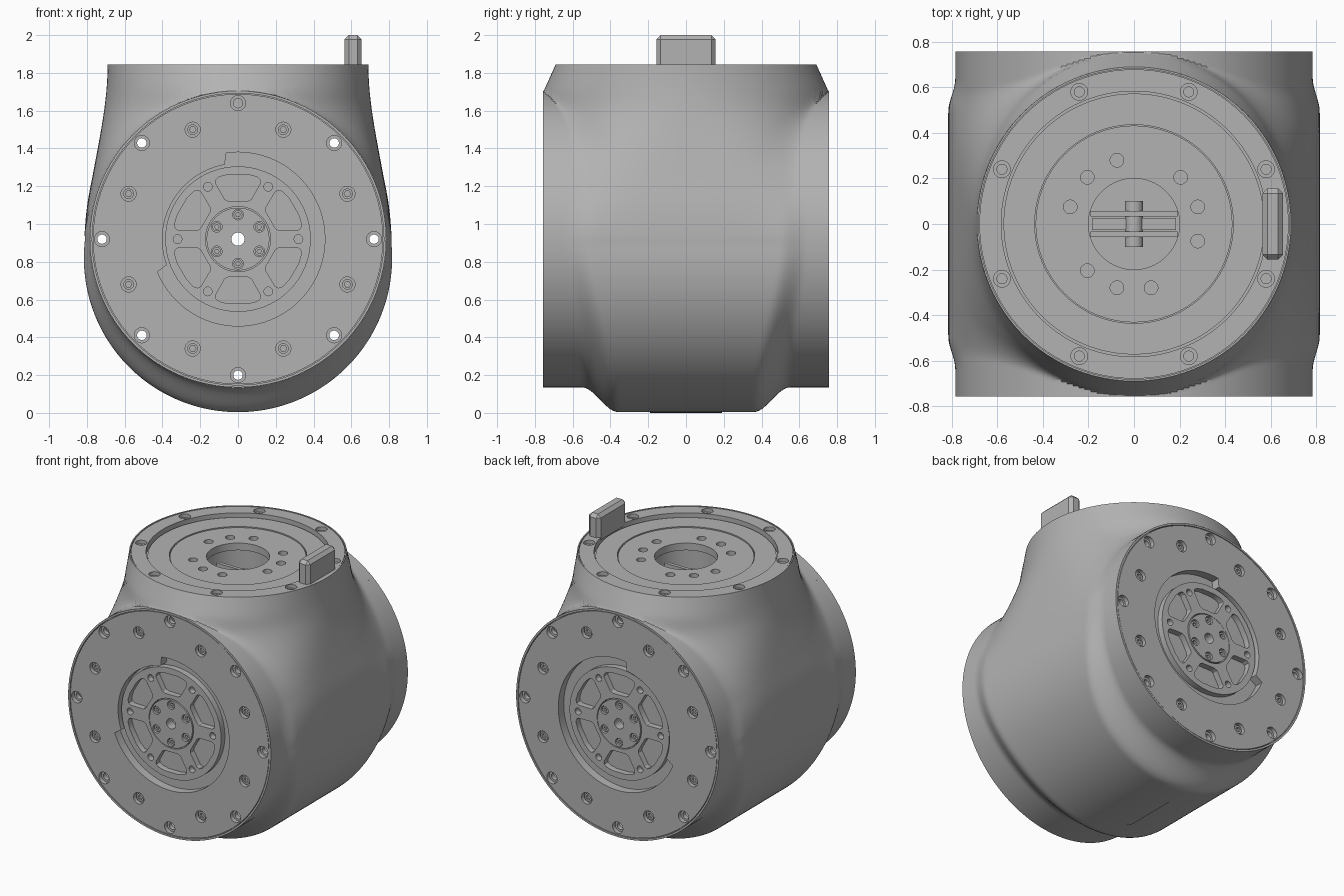
import bpy, bmesh, math
from mathutils import Matrix, Vector

if "Cube" in bpy.data.objects:
    bpy.data.objects.remove(bpy.data.objects["Cube"])

grey = bpy.data.materials.new("satin_grey")
grey.use_nodes = True
grey.diffuse_color = (0.45, 0.45, 0.45, 1)
grey.node_tree.nodes["Principled BSDF"].inputs["Base Color"].default_value = grey.diffuse_color

AXIS, END, TOP, R = 0.92, 0.757, 1.845, 0.785
TAU = math.tau


def finish(name, mesh):
    obj = bpy.data.objects.new(name, mesh)
    bpy.context.collection.objects.link(obj)
    mesh.materials.clear()
    mesh.materials.append(grey)
    bpy.ops.object.select_all(action='DESELECT')
    obj.select_set(True)
    bpy.context.view_layer.objects.active = obj
    bpy.ops.object.shade_smooth_by_angle(angle=math.radians(30))
    return obj


def smooth(t):
    t = min(max(t, 0), 1)
    return t * t * (3 - 2 * t)


# ---- Housing: a horizontal drum blended into an upright neck ----
def neck_radius(s, c, y):
    lo, hi = 0.5, 1.45
    for _ in range(24):
        r = (lo + hi) / 2
        x, z = abs(r * s), AXIS + r * c
        a = 0.69 + 0.126 * smooth(TOP - z)
        b = min(0.755, 0.69 + 0.45 * (TOP - z))
        n = 2 + 2 * smooth((1.7 - z) / 0.7)
        inside = y < b and (x / a) ** n + (y / b) ** n < 1
        lo, hi = (r, hi) if inside else (lo, r)
    return lo


def housing_radius(angle, y):
    s, c = math.sin(angle), math.cos(angle)
    y = abs(y)
    # belly, fading into the drum toward both ends
    belly = neck_radius(s, c, 0) if c > 0 else -0.1 * c + math.sqrt(0.816 ** 2 - (0.1 * s) ** 2)
    low = smooth(-c)
    start, stop = 0.5 - 0.14 * low, 0.64 - 0.09 * low
    r = R + (belly - R) * (1 - smooth((y - start) / (stop - start)))
    weight = smooth(c / 0.35)
    if weight > 0:
        up = neck_radius(s, c, y)
        k = 0.06 * (1 - (y / END) ** 8) + 1e-4
        h = max(k - abs(up - R), 0) / k
        r += (max(up, R) + h * h * k / 4 - r) * weight
    return r


def build_housing(around=180, along=100):
    bm = bmesh.new()
    rows = []
    for j in range(along + 1):
        y = END * math.sin((2 * j / along - 1) * math.pi / 2)
        row = []
        for i in range(around):
            t = TAU * i / around
            r = housing_radius(t, y)
            row.append(bm.verts.new((r * math.sin(t), y, AXIS + r * math.cos(t))))
        rows.append(row)
    for p, q in zip(rows, rows[1:]):
        for i in range(around):
            k = (i + 1) % around
            bm.faces.new((p[i], p[k], q[k], q[i]))
    bmesh.ops.bisect_plane(bm, geom=bm.verts[:] + bm.edges[:] + bm.faces[:],
                           plane_co=(0, 0, TOP), plane_no=(0, 0, 1), clear_outer=True)
    bmesh.ops.recalc_face_normals(bm, faces=bm.faces)
    if sum(f.normal.dot(f.calc_center_median() - Vector((0, 0, AXIS))) for f in bm.faces) < 0:
        bmesh.ops.reverse_faces(bm, faces=bm.faces)
    mesh = bpy.data.meshes.new("housing")
    bm.to_mesh(mesh)
    bm.free()
    finish("housing", mesh)


build_housing()


# ---- Flat plates cut from outlines ----
def circle(r, x=0, y=0, n=32):
    return [(x + r * math.cos(TAU * i / n), y + r * math.sin(TAU * i / n)) for i in range(n)]


def disc(r):
    return circle(r, n=96)


def polar(r, deg):
    a = math.radians(deg)
    return r * math.cos(a), r * math.sin(a)


def holes(r, ring, degrees, n=24):
    return [circle(r, *polar(ring, d), n) for d in degrees]


def turned(loop, deg):
    m = Matrix.Rotation(math.radians(deg), 2)
    return [tuple(m @ Vector(p)) for p in loop]


SIDES = {
    "front": Matrix(((1, 0, 0, 0), (0, 0, -1, -END), (0, 1, 0, AXIS), (0, 0, 0, 1))),
    "back": Matrix(((1, 0, 0, 0), (0, 0, 1, END), (0, 1, 0, AXIS), (0, 0, 0, 1))),
    "top": Matrix.Translation((0, 0, TOP)),
}


def plate(name, side, loops, depth, thick):
    """Outlines nest: an outline inside another becomes a hole."""
    curve = bpy.data.curves.new(name, 'CURVE')
    curve.dimensions, curve.fill_mode, curve.extrude = '2D', 'BOTH', thick / 2
    for loop in loops:
        sp = curve.splines.new('POLY')
        sp.points.add(len(loop) - 1)
        for p, (x, y) in zip(sp.points, loop):
            p.co = (x, y, 0, 1)
        sp.use_cyclic_u = True
    temp = bpy.data.objects.new(name, curve)
    bpy.context.collection.objects.link(temp)
    deps = bpy.context.evaluated_depsgraph_get()
    mesh = bpy.data.meshes.new_from_object(temp.evaluated_get(deps))
    bpy.data.objects.remove(temp)
    m = SIDES[side] @ Matrix.Translation((0, 0, -depth - thick / 2))
    mesh.transform(m)
    if m.determinant() < 0:
        mesh.flip_normals()
    return finish(f"{side}_{name}", mesh)


# ---- Matching end covers, front and back ----
EIGHT = range(0, 360, 45)
OFFSET = [d + 22.5 for d in EIGHT]
SIX = range(0, 360, 60)
BOLTS = range(30, 390, 60)
notch = [polar(0.40 if 100 <= d <= 200 else 0.46, d) for d in range(0, 360, 2)]
half = [(0.05, 0.2), (0.07, 0.21), (0.118, 0.295), (0.117, 0.315), (0.1, 0.33), (0.05, 0.342)]
window = half + [(-x, y) for x, y in reversed(half)]

for side in ("front", "back"):
    plate("rim", side, [disc(R), disc(0.772)], 0, 0.05)
    plate("cover", side, [disc(0.768), notch] + holes(0.04, 0.72, EIGHT)
          + holes(0.04, 0.627, OFFSET), 0.002, 0.03)
    plate("cover_backing", side, [disc(0.775), notch] + holes(0.025, 0.72, EIGHT), 0.032, 0.03)
    plate("cover_bolts", side, [c for d in OFFSET for c in (
        circle(0.028, *polar(0.627, d)), circle(0.017, *polar(0.627, d), 6))], 0.016, 0.016)
    plate("hub_floor", side, [disc(0.5), circle(0.035)], 0.062, 0.02)
    plate("rotor", side, [disc(0.385), disc(0.172)] + holes(0.023, 0.32, SIX)
          + [turned(window, d) for d in SIX], 0.02, 0.042)
    plate("hub_cap", side, [disc(0.166), circle(0.035)] + holes(0.028, 0.13, BOLTS), 0.016, 0.046)
    plate("hub_bolts", side, [c for d in BOLTS for c in (
        circle(0.023, *polar(0.13, d)), circle(0.012, *polar(0.13, d), 6))], 0.026, 0.03)

# ---- Stepped turntable on top ----
plate("rim", "top", [disc(0.69), disc(0.682)], 0, 0.04)
plate("flange", "top", [disc(0.679), disc(0.583)] + holes(0.037, 0.628, OFFSET), 0.003, 0.025)
plate("flange_backing", "top", [disc(0.684), disc(0.583)] + holes(0.022, 0.628, OFFSET), 0.028, 0.02)
plate("outer_ring", "top", [disc(0.573), disc(0.436)], 0.03, 0.03)
PINS = (15, 45, 105, 135, 165, 225, 255, 285, 345)
plate("inner_ring", "top", [disc(0.432), disc(0.2)] + holes(0.03, 0.29, PINS), 0.036, 0.03)
plate("turntable_floor", "top", [disc(0.68), disc(0.2)], 0.066, 0.02)
plate("well_wall", "top", [disc(0.26), disc(0.24)], 0.086, 0.16)
plate("well_floor", "top", [disc(0.26)], 0.246, 0.02)


# ---- Small solid parts ----
def box(name, x, y, z, bevel=0):
    bm = bmesh.new()
    bmesh.ops.create_cube(bm, size=1)
    for v in bm.verts:
        v.co = [lo + (c + 0.5) * (hi - lo) for c, (lo, hi) in zip(v.co, (x, y, z))]
    if bevel:
        low = min(z)
        edges = [e for e in bm.edges if any(v.co.z > low + 0.01 for v in e.verts)]
        bmesh.ops.bevel(bm, geom=edges, offset=bevel, segments=1, affect='EDGES')
    mesh = bpy.data.meshes.new(name)
    bm.to_mesh(mesh)
    bm.free()
    return finish(name, mesh)


box("stop_peg", (0.565, 0.655), (-0.157, 0.157), (TOP - 0.02, 2.0), 0.022)
for i, y in enumerate((-0.045, 0.045)):
    box(f"well_bracket_{i + 1}", (-0.19, 0.19), (y - 0.012, y + 0.012), (1.59, 1.7))
box("well_link", (-0.185, 0.185), (-0.026, 0.026), (1.59, 1.67))

bm = bmesh.new()
bmesh.ops.create_cone(bm, cap_ends=True, segments=32, radius1=0.04, radius2=0.04, depth=0.2,
                      matrix=Matrix.Translation((0, 0, 1.65)) @ Matrix.Rotation(math.pi / 2, 4, 'X'))
mesh = bpy.data.meshes.new("well_pin")
bm.to_mesh(mesh)
bm.free()
finish("well_pin", mesh)

# ---- Thin curved label plate under the belly ----
bm = bmesh.new()
pairs = []
for i in range(9):
    t = (i / 4 - 1) * 0.16
    x, z = 0.82 * math.sin(t), 0.82 - 0.82 * math.cos(t)
    pairs.append([bm.verts.new((x, y, z)) for y in (-0.19, 0.19)])
for (a, b), (c, d) in zip(pairs, pairs[1:]):
    bm.faces.new((a, b, d, c))
bmesh.ops.solidify(bm, geom=bm.faces[:], thickness=0.006)
bmesh.ops.recalc_face_normals(bm, faces=bm.faces)
mesh = bpy.data.meshes.new("base_plate")
bm.to_mesh(mesh)
bm.free()
finish("base_plate", mesh)
